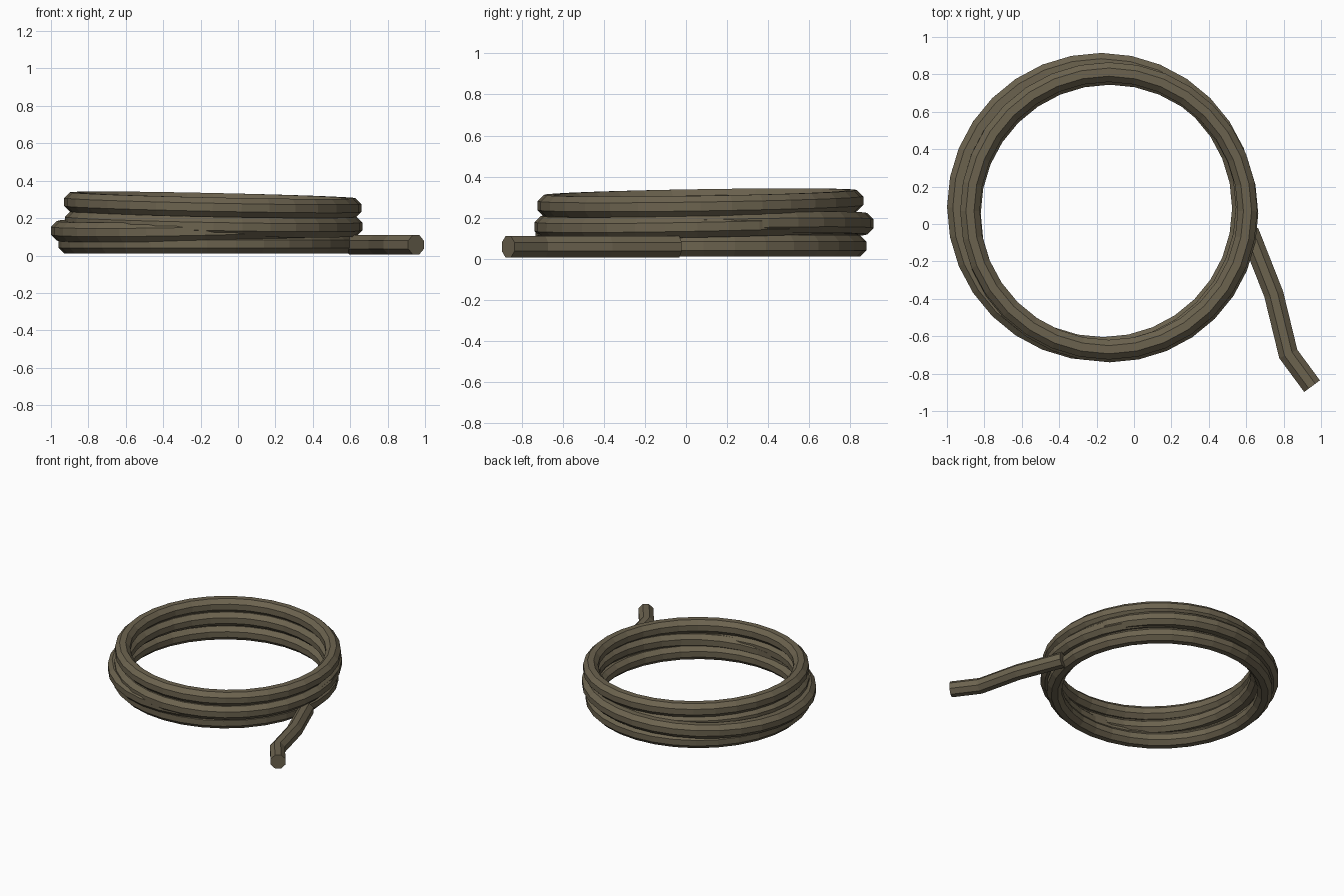
import bpy, bmesh, math
from mathutils import Vector

if "Cube" in bpy.data.objects:
    bpy.data.objects.remove(bpy.data.objects["Cube"])

SIDES = 8
TUBE = 0.0565          # corner radius of the octagonal rope section
SEGMENTS = 32

rope_mat = bpy.data.materials.new("rope brown")
rope_mat.diffuse_color = (0.15, 0.125, 0.078, 1)
rope_mat.use_nodes = True
rope_mat.node_tree.nodes["Principled BSDF"].inputs["Base Color"].default_value = rope_mat.diffuse_color


def rope(name, path, closed):
    """Sweep a flat-topped octagon along a path, mitred at each bend."""
    bm = bmesh.new()
    n = len(path)
    sections = []
    for i, p in enumerate(path):
        before = path[i - 1] if closed or i > 0 else p
        after = path[(i + 1) % n] if closed or i < n - 1 else p
        a, b = p - before, after - p
        a = a.normalized() if a.length else b.normalized()
        b = b.normalized() if b.length else a
        along = (a + b).normalized()
        side = along.cross(Vector((0, 0, 1))).normalized()
        up = side.cross(along)
        mitre = 1 / along.dot(b)
        section = []
        for k in range(SIDES):
            t = 2 * math.pi * (k + 0.5) / SIDES
            section.append(bm.verts.new(
                p + side * (TUBE * mitre * math.cos(t)) + up * (TUBE * math.sin(t))))
        sections.append(section)
    for i in range(n if closed else n - 1):
        s, e = sections[i], sections[(i + 1) % n]
        for k in range(SIDES):
            m = (k + 1) % SIDES
            bm.faces.new((s[k], s[m], e[m], e[k]))
    if not closed:
        bm.faces.new(sections[0])
        bm.faces.new(sections[-1])
    bmesh.ops.recalc_face_normals(bm, faces=bm.faces)
    mesh = bpy.data.meshes.new(name)
    bm.to_mesh(mesh)
    bm.free()
    mesh.materials.append(rope_mat)
    bpy.context.collection.objects.link(bpy.data.objects.new(name, mesh))


def coil(name, x, y, z, radius, rise_x, rise_y):
    """One closed loop, tilted by its rise at the right and at the back."""
    path = []
    for i in range(SEGMENTS):
        t = 2 * math.pi * i / SEGMENTS
        c, s = math.cos(t), math.sin(t)
        path.append(Vector((x + radius * c, y + radius * s,
                            z + rise_x * c + rise_y * s)))
    rope(name, path, True)


# Stacked loops, from the ground up
coil("bottom_coil", -0.165, 0.085, 0.062, 0.742, 0, 0)
coil("lower_middle_coil", -0.175, 0.09, 0.15, 0.772, 0.018, 0.02)
coil("upper_middle_coil", -0.13, 0.055, 0.17, 0.742, -0.015, 0.015)
coil("top_coil", -0.135, 0.07, 0.27, 0.742, -0.016, 0.012)

# Loose end lying on the ground
rope("loose_end", [Vector((x, y, 0.0575)) for x, y in
                   ((0.615, -0.04), (0.747, -0.375), (0.825, -0.695), (0.952, -0.867))],
     False)
